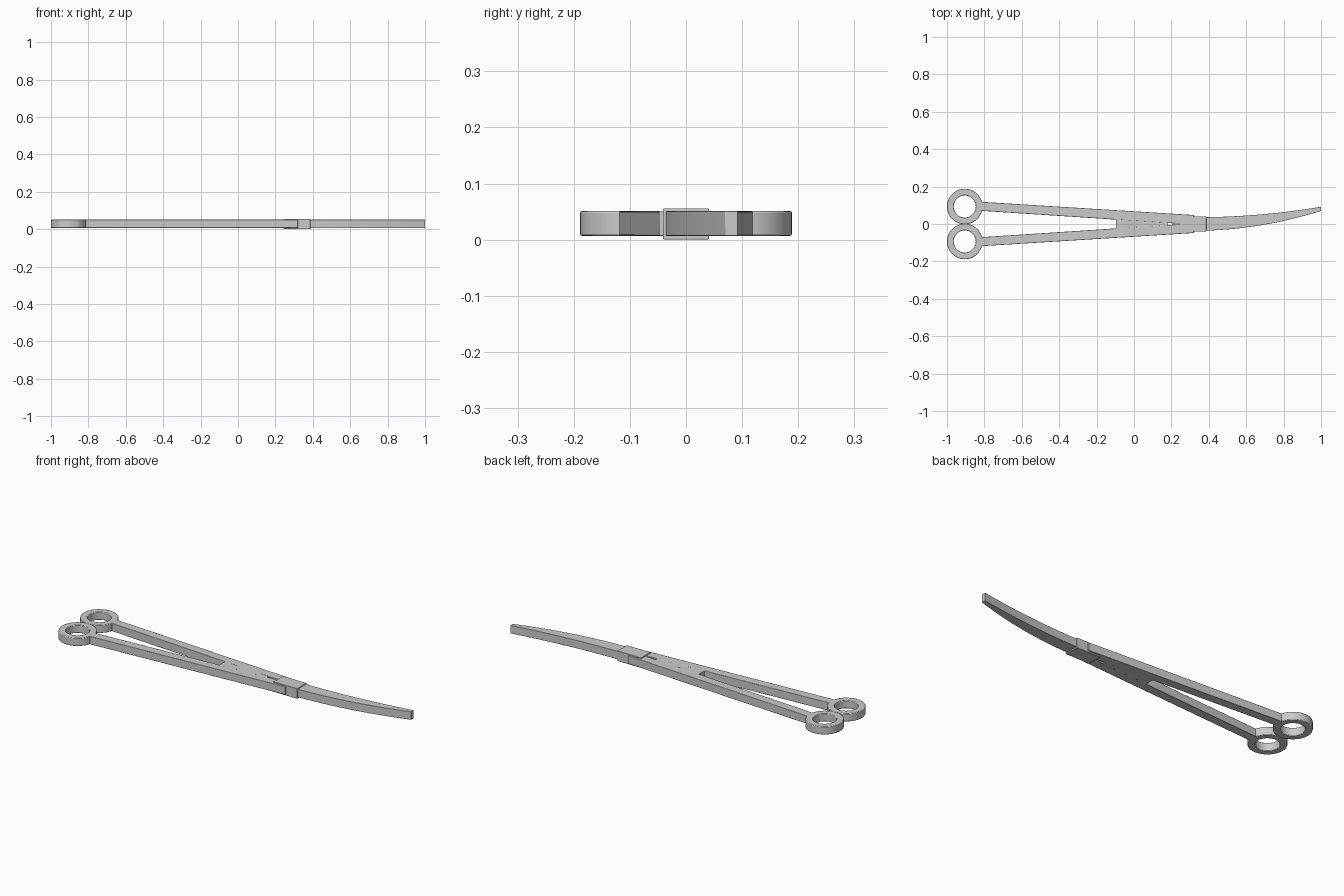
import bpy, bmesh, math

if "Cube" in bpy.data.objects:
    bpy.data.objects.remove(bpy.data.objects["Cube"])

Z0, Z1 = 0.007, 0.051          # thickness of arms, rings and jaw
RING = (-0.905, 0.0935)        # centre of the upper finger ring


def finish(name, bm, bevel):
    bmesh.ops.recalc_face_normals(bm, faces=bm.faces)
    me = bpy.data.meshes.new(name)
    bm.to_mesh(me)
    bm.free()
    ob = bpy.data.objects.new(name, me)
    bpy.context.collection.objects.link(ob)
    bpy.ops.object.select_all(action='DESELECT')
    bpy.context.view_layer.objects.active = ob
    ob.select_set(True)
    bpy.ops.object.shade_smooth_by_angle(angle=math.radians(30))
    if bevel:
        mod = ob.modifiers.new("edge_round", 'BEVEL')
        mod.width = bevel
        mod.segments = 2
        mod.limit_method = 'ANGLE'
        mod.angle_limit = math.radians(40)
    return ob


def plate(name, outline, z0=Z0, z1=Z1, bevel=0.002):
    """Extrude a flat outline between two heights."""
    bm = bmesh.new()
    face = bm.faces.new([bm.verts.new((x, y, z0)) for x, y in outline])
    top = bmesh.ops.extrude_face_region(bm, geom=[face])["geom"]
    verts = [v for v in top if isinstance(v, bmesh.types.BMVert)]
    bmesh.ops.translate(bm, verts=verts, vec=(0, 0, z1 - z0))
    return finish(name, bm, bevel)


def ring(name, cx, cy, r_in=0.059, r_out=0.095, n=48):
    """Square-section ring."""
    bm = bmesh.new()
    rows = []
    for i in range(n):
        a = 2 * math.pi * i / n
        rows.append([bm.verts.new((cx + r * math.cos(a), cy + r * math.sin(a), z))
                     for r, z in ((r_in, Z0), (r_out, Z0), (r_out, Z1), (r_in, Z1))])
    for i in range(n):
        a, b = rows[i], rows[(i + 1) % n]
        for k in range(4):
            bm.faces.new((a[k], b[k], b[(k + 1) % 4], a[(k + 1) % 4]))
    return finish(name, bm, 0.003)


# Finger rings and tapering arms, mirrored across y
arm = [(-0.825, 0.071), (0.25, 0.001), (0.32, 0.001), (0.32, 0.048), (-0.825, 0.119)]
for side, s in (("upper", 1), ("lower", -1)):
    ring(side + "_finger_ring", RING[0], s * RING[1])
    plate(side + "_arm", [(x, s * y) for x, y in arm])

# Bridge filling the gap between the arms ahead of the open handles
plate("arm_bridge", [(-0.095, -0.026), (0.18, -0.008), (0.18, 0.008), (-0.095, 0.026)],
      Z0 + 0.0004, Z1 - 0.0004, 0)

# Box joint
plate("box_joint", [(0.243, -0.041), (0.387, -0.041), (0.387, 0.041), (0.243, 0.041)],
      0.0, 0.056)

# Curved, tapering jaw
N = 24
lower, upper = [], []
for i in range(N + 1):
    t = i / N
    x = 0.36 + 0.64 * t
    lower.append((x, -0.036 + 0.106 * (0.12 * t + 0.88 * t * t)))
    upper.append((x, 0.036 + 0.056 * (0.1 * t + 0.9 * t * t)))
plate("jaw", lower + upper[::-1], bevel=0.001)
